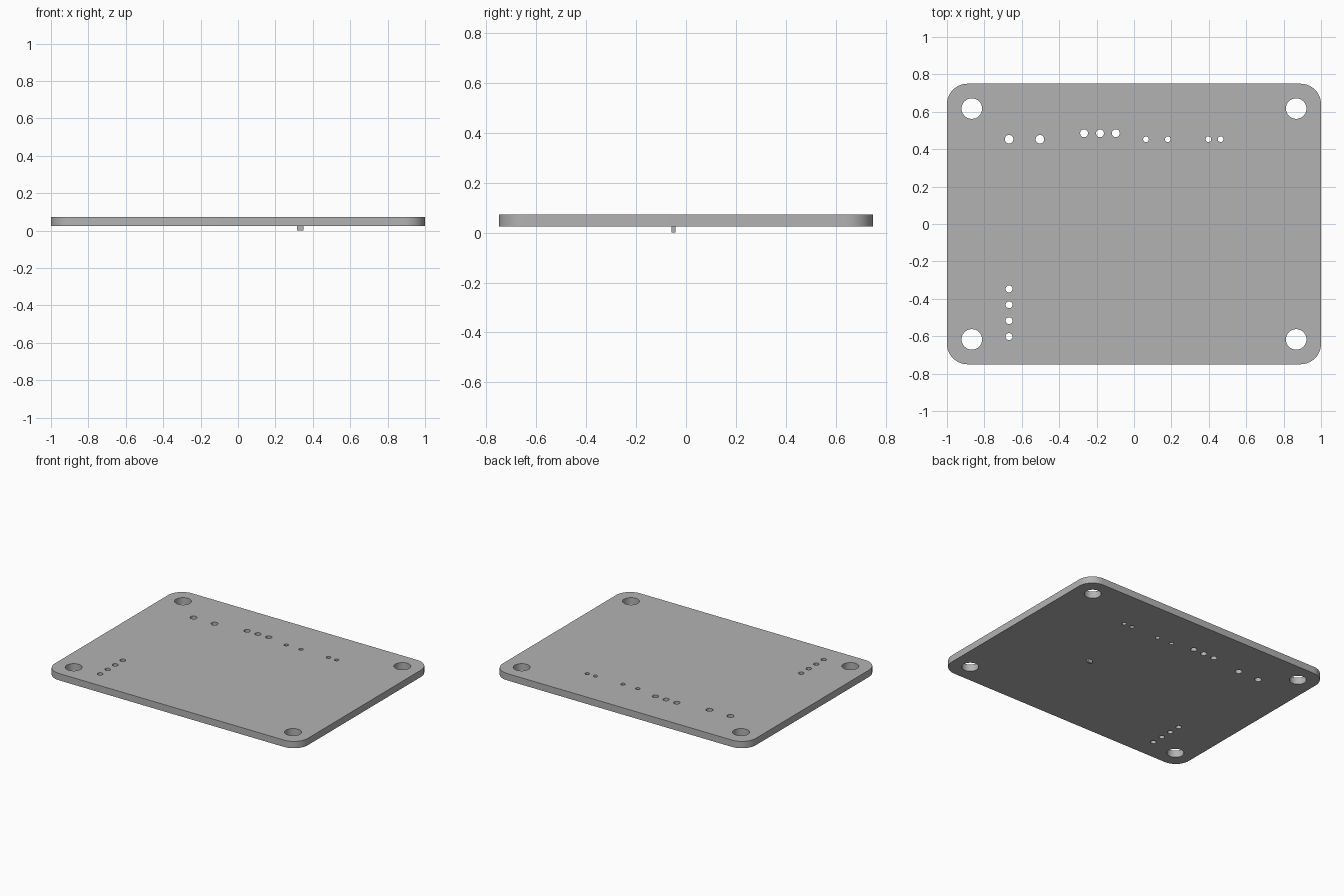
import bpy, bmesh
from math import cos, sin, pi, radians

cube = bpy.data.objects.get("Cube")
if cube:
    bpy.data.objects.remove(cube, do_unlink=True)

HALF_X, HALF_Y, CORNER = 1.0, 0.75, 0.11
BOTTOM, TOP = 0.024, 0.073


def make_material(name, value):
    mat = bpy.data.materials.new(name)
    mat.use_nodes = True
    colour = (value, value, value, 1)
    mat.diffuse_color = colour
    mat.node_tree.nodes["Principled BSDF"].inputs["Base Color"].default_value = colour
    return mat


grey = make_material("plain grey", 0.45)


def finish(bm, name):
    """Turn a bmesh into a grey object with smooth curves and sharp edges."""
    bmesh.ops.recalc_face_normals(bm, faces=bm.faces)
    mesh = bpy.data.meshes.new(name)
    bm.to_mesh(mesh)
    bm.free()
    mesh.materials.append(grey)
    obj = bpy.data.objects.new(name, mesh)
    bpy.context.collection.objects.link(obj)
    bpy.ops.object.select_all(action="DESELECT")
    obj.select_set(True)
    bpy.context.view_layer.objects.active = obj
    bpy.ops.object.shade_smooth_by_angle(angle=radians(30))
    return obj


def arc(x, y, radius, start, sweep, steps):
    return [(x + radius * cos(start + sweep * i / steps),
             y + radius * sin(start + sweep * i / steps)) for i in range(steps + 1)]


def add_loop(bm, points):
    verts = [bm.verts.new((x, y, BOTTOM)) for x, y in points]
    return [bm.edges.new((v, verts[i - 1])) for i, v in enumerate(verts)]


# Board outline with rounded corners
outline = []
for i, (sx, sy) in enumerate([(1, 1), (-1, 1), (-1, -1), (1, -1)]):
    outline += arc(sx * (HALF_X - CORNER), sy * (HALF_Y - CORNER),
                   CORNER, i * pi / 2, pi / 2, 12)

# Holes: mounting corners, then the drilled rows
holes = [(sx * 0.867, sy * 0.617, 0.055) for sx in (-1, 1) for sy in (-1, 1)]
holes += [(x, 0.453, 0.023) for x in (-0.668, -0.503)]
holes += [(-0.182 + 0.085 * i, 0.485, 0.021) for i in (-1, 0, 1)]
holes += [(x, 0.453, 0.015) for x in (0.064, 0.181, 0.398, 0.463)]
holes += [(-0.668, -0.347 - 0.085 * i, 0.0185) for i in range(4)]

# Board: fill between the loops, then extrude to thickness
bm = bmesh.new()
edges = add_loop(bm, outline)
for x, y, r in holes:
    edges += add_loop(bm, arc(x, y, r, 0, 2 * pi, 32)[:-1])
bmesh.ops.triangle_fill(bm, use_beauty=True, use_dissolve=False, edges=edges)
raised = bmesh.ops.extrude_face_region(bm, geom=bm.faces[:], use_keep_orig=True)
bmesh.ops.translate(bm, vec=(0, 0, TOP - BOTTOM),
                    verts=[g for g in raised["geom"] if isinstance(g, bmesh.types.BMVert)])
finish(bm, "board")

# Small component under the board
bm = bmesh.new()
bmesh.ops.create_cube(bm, size=1)
bmesh.ops.scale(bm, vec=(0.034, 0.017, BOTTOM), verts=bm.verts)
bmesh.ops.translate(bm, vec=(0.333, -0.05, BOTTOM / 2), verts=bm.verts)
finish(bm, "underside_component")
